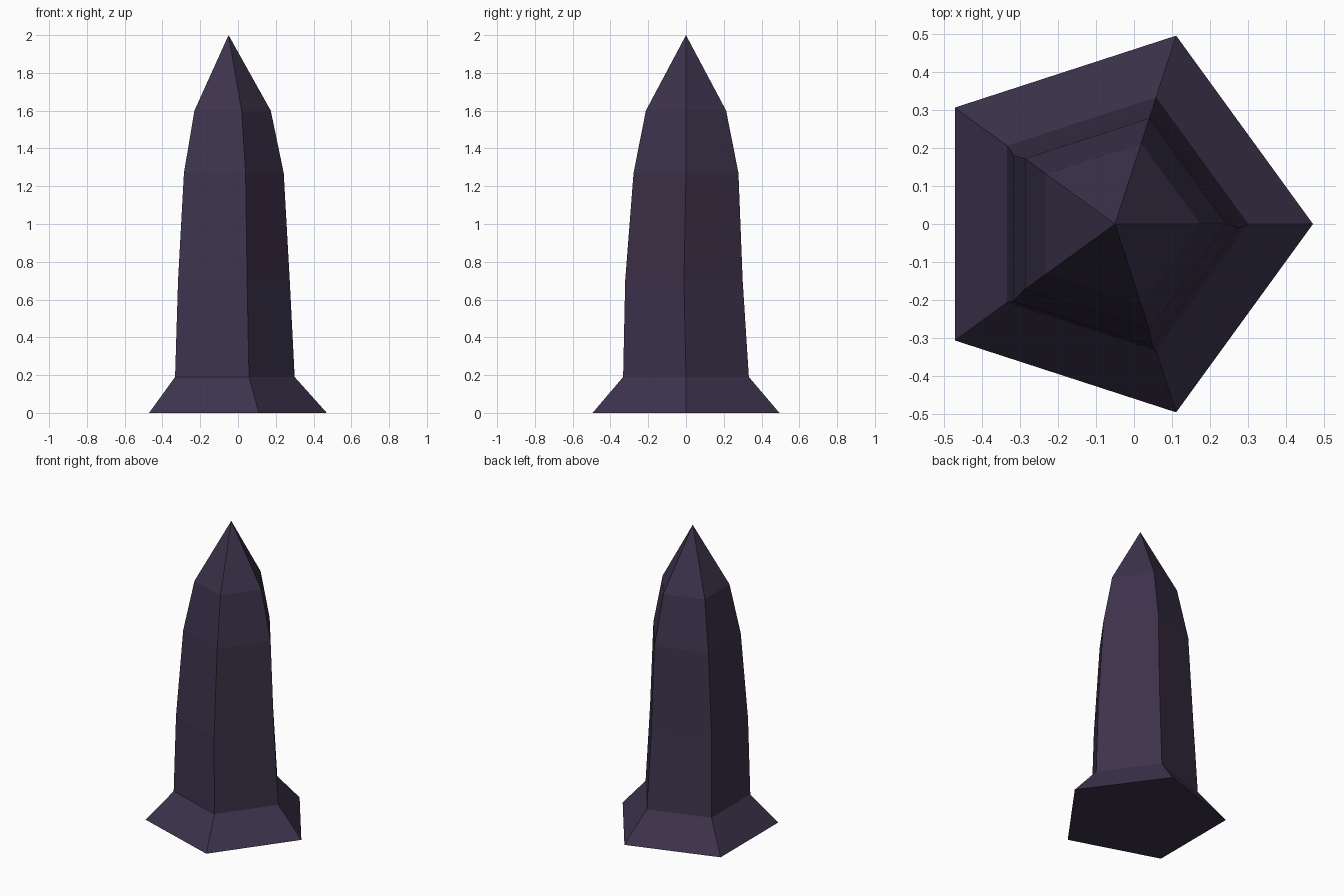
import bpy, bmesh
from math import cos, sin, pi

if "Cube" in bpy.data.objects:
    bpy.data.objects.remove(bpy.data.objects["Cube"])


def material(name, rgb):
    m = bpy.data.materials.new(name)
    m.diffuse_color = (*rgb, 1)
    m.use_nodes = True
    m.node_tree.nodes["Principled BSDF"].inputs["Base Color"].default_value = m.diffuse_color
    return m


SIDES = 5
# Cross-sections: centre x, centre y, radius, height
RINGS = [(-0.05, 0, 0.52, 0), (-0.05, 0, 0.35, 0.19), (-0.053, -0.011, 0.327, 0.70),
         (-0.05, 0, 0.292, 1.27), (-0.05, 0, 0.2235, 1.60)]

bm = bmesh.new()
loops = [[bm.verts.new((cx + r * cos(2 * pi * i / SIDES), cy + r * sin(2 * pi * i / SIDES), z))
          for i in range(SIDES)] for cx, cy, r, z in RINGS]

# Underside, flared foot and tapering shaft
bm.faces.new(loops[0][::-1])
for lo, hi in zip(loops, loops[1:]):
    for i in range(SIDES):
        j = (i + 1) % SIDES
        bm.faces.new((lo[i], lo[j], hi[j], hi[i]))

# Pointed cap
tip = bm.verts.new((-0.05, 0, 2))
for i in range(SIDES):
    bm.faces.new((loops[-1][i], loops[-1][(i + 1) % SIDES], tip))
bmesh.ops.recalc_face_normals(bm, faces=bm.faces)

# Slightly warmer stone on the right-hand faces of the middle band
for f in bm.faces:
    c = f.calc_center_median()
    f.material_index = int(0.7 < c.z < 1.27 and c.x > 0.05)

mesh = bpy.data.meshes.new("obelisk")
bm.to_mesh(mesh)
bm.free()
mesh.materials.append(material("dark purple stone", (0.046, 0.033, 0.072)))
mesh.materials.append(material("warm purple stone", (0.047, 0.030, 0.062)))
bpy.context.collection.objects.link(bpy.data.objects.new("obelisk", mesh))
